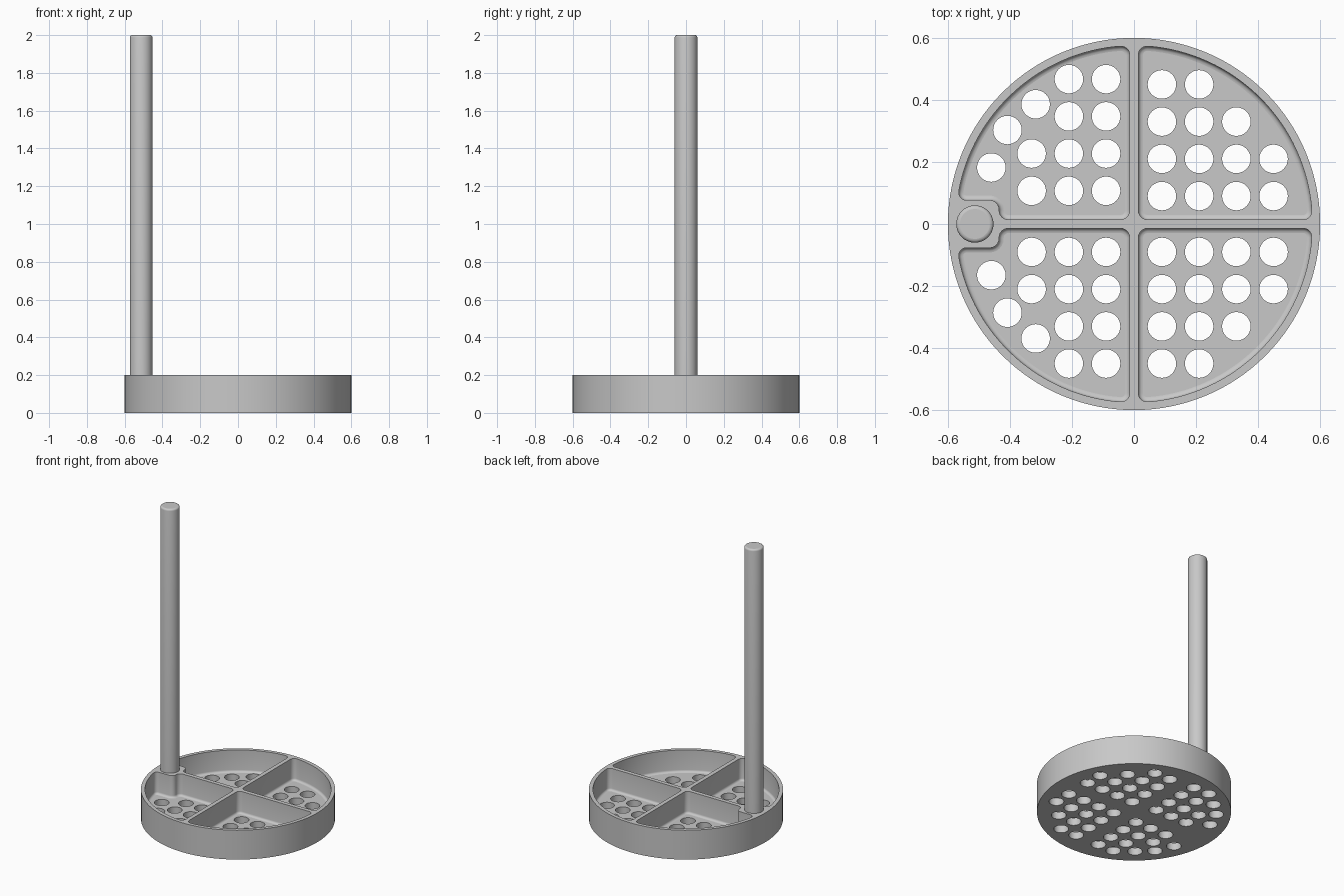
import bpy, bmesh, math

cube = bpy.data.objects.get("Cube")
if cube:
    bpy.data.objects.remove(cube, do_unlink=True)

DISC_R, DISC_H, FLOOR_Z = 0.6, 0.2, 0.05
POCKET_R, GAP = 0.575, 0.014
BOSS_X, BOSS_Y = 0.435, 0.077
ROD_X, ROD_R = -0.513, 0.06

grey = bpy.data.materials.new("plain grey")
grey.use_nodes = True
colour = (0.58, 0.58, 0.58, 1)
grey.diffuse_color = colour
grey.node_tree.nodes["Principled BSDF"].inputs["Base Color"].default_value = colour


def add_object(name, bm):
    bmesh.ops.recalc_face_normals(bm, faces=bm.faces)
    mesh = bpy.data.meshes.new(name)
    bm.to_mesh(mesh)
    bm.free()
    mesh.materials.append(grey)
    ob = bpy.data.objects.new(name, mesh)
    bpy.context.collection.objects.link(ob)
    return ob


def add_cylinder(bm, x, y, r, z0, z1, sides):
    ring = [bm.verts.new((x + r * math.cos(a), y + r * math.sin(a), z0))
            for a in (2 * math.pi * i / sides for i in range(sides))]
    extrude_up(bm, bm.faces.new(ring), z1 - z0)


def extrude_up(bm, face, height):
    made = bmesh.ops.extrude_face_region(bm, geom=[face], use_keep_orig=True)
    tops = [g for g in made["geom"] if isinstance(g, bmesh.types.BMVert)]
    bmesh.ops.translate(bm, verts=tops, vec=(0, 0, height))


def add_pocket(bm, sx, sy):
    # Quarter outline: straight sides, rod boss notch on one side, then the rim arc
    low = BOSS_Y if sx < 0 else GAP
    corners = [(GAP, GAP)]
    if sx < 0:
        corners += [(BOSS_X, GAP), (BOSS_X, BOSS_Y)]
    corners.append((math.sqrt(POCKET_R ** 2 - low ** 2), low))
    top = (GAP, math.sqrt(POCKET_R ** 2 - GAP ** 2))
    start = math.asin(low / POCKET_R) + 0.09
    end = math.pi / 2 - math.asin(GAP / POCKET_R) - 0.09
    arc = [start + (end - start) * i / 30 for i in range(31)]
    curve = [(POCKET_R * math.cos(a), POCKET_R * math.sin(a)) for a in arc]
    tmp = bmesh.new()
    verts = [tmp.verts.new((sx * x, sy * y, FLOOR_Z)) for x, y in corners + curve + [top]]
    tmp.faces.new(verts)
    # Round the plan corners
    bmesh.ops.bevel(tmp, geom=verts[:len(corners)] + [verts[-1]], offset=0.03,
                    segments=6, profile=0.5, affect='VERTICES')
    tmp.faces.ensure_lookup_table()
    extrude_up(tmp, tmp.faces[0], 0.3)
    bmesh.ops.recalc_face_normals(tmp, faces=tmp.faces)
    # Round the join between wall and floor
    edges = [e for e in tmp.edges if all(v.co.z < FLOOR_Z + 0.001 for v in e.verts)]
    bmesh.ops.bevel(tmp, geom=edges, offset=0.015, segments=4, profile=0.5, affect='EDGES')
    mesh = bpy.data.meshes.new("pocket_part")
    tmp.to_mesh(mesh)
    tmp.free()
    bm.from_mesh(mesh)
    bpy.data.meshes.remove(mesh)


def smooth(ob):
    bpy.ops.object.select_all(action='DESELECT')
    ob.select_set(True)
    bpy.context.view_layer.objects.active = ob
    bpy.ops.object.shade_smooth_by_angle(angle=math.radians(35))
    for p in ob.data.polygons:
        if abs(p.normal.z) > 0.99:
            p.use_smooth = False


# Tray disc
bm = bmesh.new()
add_cylinder(bm, 0, 0, DISC_R, 0, DISC_H, 128)
tray = add_object("tray", bm)

# Four pocket cutters
bm = bmesh.new()
for sx in (-1, 1):
    for sy in (-1, 1):
        add_pocket(bm, sx, sy)
pockets = add_object("pocket_cutter", bm)

# Drain holes: a grid in each quarter, plus three along the rim beside the rod
PITCH, FIRST = 0.12, 0.09
bm = bmesh.new()
for sy in (-1, 1):
    spots = [(FIRST + PITCH * c, sy * (FIRST + PITCH * r))
             for c, rows in enumerate((4, 4, 3, 2)) for r in range(rows)]
    shift = 0.017 if sy > 0 else 0
    spots += [(-FIRST - PITCH * c, sy * (FIRST + PITCH * r) + shift)
              for c, rows in enumerate((4, 4, 2)) for r in range(rows)]
    spots += [(x, sy * y + shift)
              for x, y in ((-0.46, 0.165), (-0.408, 0.286), (-0.317, 0.369))]
    for x, y in spots:
        add_cylinder(bm, x, y, 0.046, -0.1, 0.1, 32)
holes = add_object("hole_cutter", bm)

# Cut the tray and drop the cutters
for cutter in (pockets, holes):
    cutter.hide_render = True
    mod = tray.modifiers.new(cutter.name, 'BOOLEAN')
    mod.operation = 'DIFFERENCE'
    mod.solver = 'EXACT'
    mod.object = cutter
graph = bpy.context.evaluated_depsgraph_get()
tray.data = bpy.data.meshes.new_from_object(tray.evaluated_get(graph))
tray.modifiers.clear()
for cutter in (pockets, holes):
    bpy.data.objects.remove(cutter, do_unlink=True)
smooth(tray)

# Upright rod with a softened top edge
bm = bmesh.new()
add_cylinder(bm, ROD_X, 0, ROD_R, 0.1, 2.0, 64)
rim = [e for e in bm.edges if all(v.co.z > 1.9 for v in e.verts)]
bmesh.ops.bevel(bm, geom=rim, offset=0.012, segments=4, profile=0.5, affect='EDGES')
smooth(add_object("upright_rod", bm))
